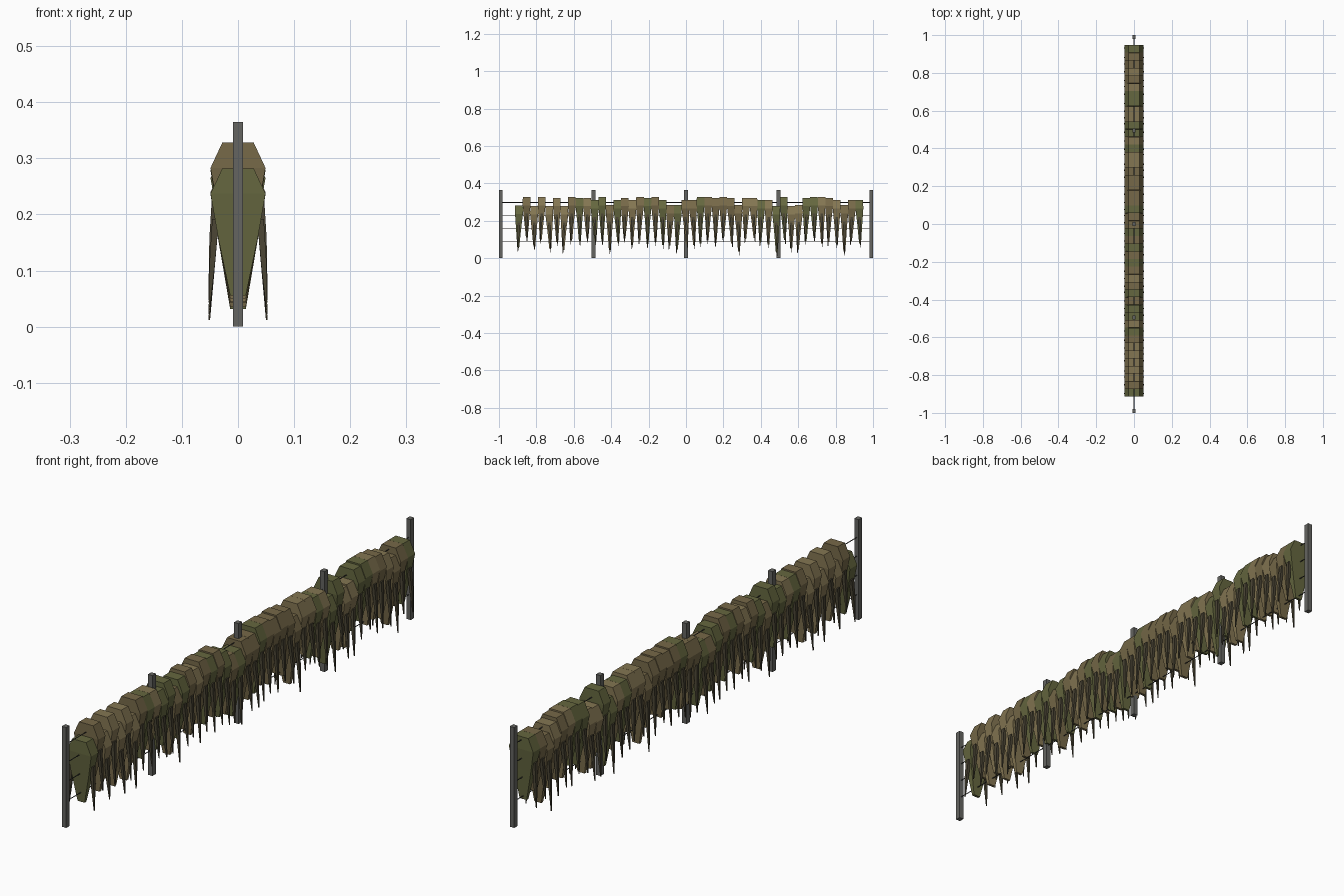
import bpy, bmesh, random

if "Cube" in bpy.data.objects:
    bpy.data.objects.remove(bpy.data.objects["Cube"])

random.seed(7)


def material(name, rgb):
    m = bpy.data.materials.new(name)
    m.diffuse_color = (*rgb, 1)
    m.use_nodes = True
    m.node_tree.nodes["Principled BSDF"].inputs["Base Color"].default_value = m.diffuse_color
    return m


GREY = material("post_grey", (0.13, 0.13, 0.12))
WIRE = material("wire_dark", (0.05, 0.05, 0.05))
DARK = material("leg_dark", (0.07, 0.06, 0.035))
FURS = [material("hide_tan", (0.23, 0.18, 0.085)),
        material("hide_brown", (0.18, 0.14, 0.065)),
        material("hide_olive", (0.13, 0.135, 0.05))]


def loft(bm, sections, mat_index=0):
    """Skin rectangular sections (x, y, z, half_x, half_y) into a closed solid."""
    rings = [[bm.verts.new((x + sx * hx, y + sy * hy, z))
              for sx, sy in ((-1, -1), (1, -1), (1, 1), (-1, 1))]
             for x, y, z, hx, hy in sections]
    faces = [bm.faces.new(rings[0]), bm.faces.new(rings[-1])]
    for a, b in zip(rings, rings[1:]):
        for i in range(4):
            j = (i + 1) % 4
            faces.append(bm.faces.new((a[i], a[j], b[j], b[i])))
    for f in faces:
        f.material_index = mat_index


def finish(name, bm, mats):
    bmesh.ops.recalc_face_normals(bm, faces=bm.faces)
    me = bpy.data.meshes.new(name)
    bm.to_mesh(me)
    bm.free()
    for m in mats:
        me.materials.append(m)
    ob = bpy.data.objects.new(name, me)
    bpy.context.collection.objects.link(ob)


# fence posts
for i in range(5):
    y = -0.99 + i * 0.495
    bm = bmesh.new()
    loft(bm, [(0, y, 0, 0.009, 0.01), (0, y, 0.365, 0.009, 0.01)])
    finish(f"fence_post_{i + 1}", bm, [GREY])

# fence wires
for i, z in enumerate((0.09, 0.16, 0.23, 0.298)):
    bpy.ops.mesh.primitive_cylinder_add(vertices=6, radius=0.0016, depth=1.98,
                                        location=(0, 0, z), rotation=(1.5708, 0, 0))
    bpy.context.object.name = f"fence_wire_{i + 1}"
    bpy.context.object.data.materials.append(WIRE)

# hanging hides: wedge body, wide shoulders, a thin leg on each side
COUNT = 46
for i in range(COUNT):
    y = -0.893 + i * 1.82 / (COUNT - 1)
    top = 0.282 if i == 0 else random.choice((0.328, 0.323, 0.31, 0.285, 0.28))
    length = random.uniform(0.215, 0.25)
    lean = random.uniform(-0.006, 0.008)
    low = top - length
    bm = bmesh.new()
    loft(bm, [(0, y, top, 0.028, 0.02),
              (0, y, top - 0.045, 0.049, 0.021),
              (0, y + lean * 0.5, top - 0.12, 0.036, 0.014),
              (0, y + lean, low, 0.014, 0.005)])
    for s in (-1, 1):
        loft(bm, [(s * 0.040, y, top - 0.09, 0.006, 0.007),
                  (s * 0.046, y + lean, top - 0.17, 0.005, 0.005),
                  (s * 0.051, y + lean * 1.5, low - 0.02, 0.0012, 0.0015)], 1)
    finish(f"hanging_hide_{i + 1}", bm, [random.choice(FURS), DARK])
